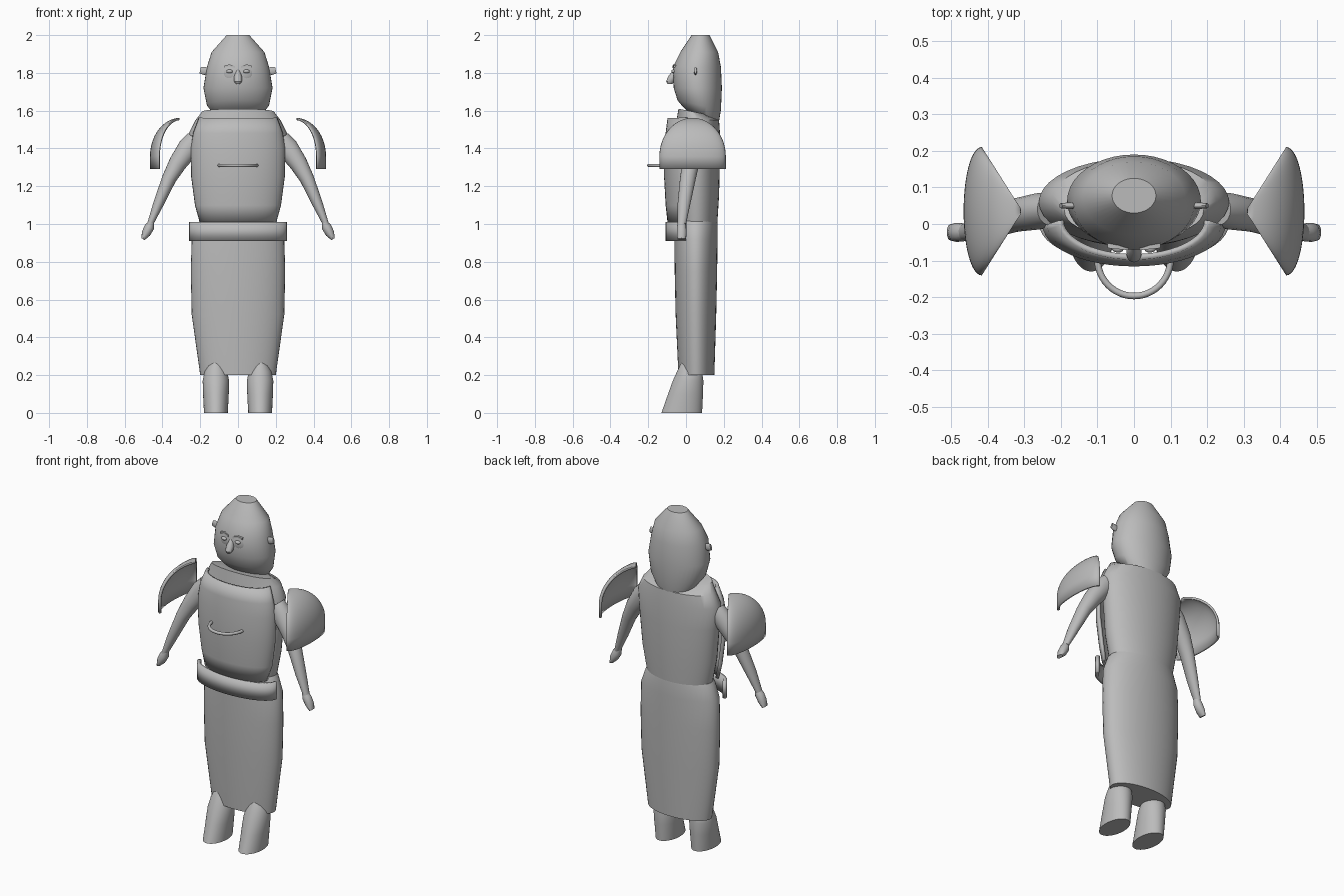
import bpy, bmesh, math
from mathutils import Vector

cube = bpy.data.objects.get("Cube")
if cube:
    bpy.data.objects.remove(cube, do_unlink=True)


def make_material(name, value):
    mat = bpy.data.materials.new(name)
    mat.use_nodes = True
    colour = (value, value, value, 1)
    mat.diffuse_color = colour
    mat.node_tree.nodes["Principled BSDF"].inputs["Base Color"].default_value = colour
    return mat


GREY = make_material("plain grey", 0.5)


def loft(name, rings, closed=True, caps=True, thickness=0, angle=40):
    """Skin a list of point rings; open strips can get a wall thickness."""
    bm = bmesh.new()
    rows = [[bm.verts.new(p) for p in ring] for ring in rings]
    n = len(rows[0])
    for a, b in zip(rows, rows[1:]):
        for i in range(n if closed else n - 1):
            j = (i + 1) % n
            bm.faces.new((a[i], a[j], b[j], b[i]))
    if closed and caps:
        bm.faces.new(rows[0][::-1])
        bm.faces.new(rows[-1])
    bmesh.ops.recalc_face_normals(bm, faces=bm.faces)
    mesh = bpy.data.meshes.new(name)
    bm.to_mesh(mesh)
    bm.free()
    obj = bpy.data.objects.new(name, mesh)
    bpy.context.collection.objects.link(obj)
    mesh.materials.append(GREY)
    if thickness:
        mod = obj.modifiers.new("wall", "SOLIDIFY")
        mod.thickness = thickness
        mod.offset = 0
    finish(obj, angle)
    return obj


def finish(obj, angle=40):
    bpy.ops.object.select_all(action="DESELECT")
    bpy.context.view_layer.objects.active = obj
    obj.select_set(True)
    bpy.ops.object.shade_smooth_by_angle(angle=math.radians(angle))


def level_ring(z, front, back, rx, cx=0, tilt=0, n=40):
    """Horizontal ellipse between a front and a back y, lowered to the back by tilt."""
    cy, ry = (front + back) / 2, (back - front) / 2
    turns = [math.tau * i / n for i in range(n)]
    return [(cx + rx * math.cos(t), cy + ry * math.sin(t), z - tilt * math.sin(t)) for t in turns]


def tube(name, stations, n=20):
    """Limb along a path in the xz direction: (x, y, z, radius across, radius in y)."""
    rings = []
    pts = [Vector(s[:3]) for s in stations]
    for k, s in enumerate(stations):
        d = pts[min(k + 1, len(pts) - 1)] - pts[max(k - 1, 0)]
        across = Vector((d.z, 0, -d.x)).normalized()
        rings.append([pts[k] + across * s[3] * math.cos(math.tau * i / n)
                      + Vector((0, s[4] * math.sin(math.tau * i / n), 0)) for i in range(n)])
    return loft(name, rings)


def front_shell(name, rows, thickness):
    """Curved plate on the front: rows of (z, half width, edge y, front y)."""
    rings = []
    for z, hw, edge, front in rows:
        angles = [math.pi * (i / 24 - 0.5) for i in range(25)]
        rings.append([(hw * math.sin(a), edge + (front - edge) * math.cos(a), z) for a in angles])
    return loft(name, rings, closed=False, thickness=thickness)


def ball(name, centre, size, tilt=0):
    bpy.ops.mesh.primitive_uv_sphere_add(segments=20, ring_count=12, radius=1, location=centre)
    obj = bpy.context.object
    obj.name = name
    obj.scale = size
    obj.rotation_euler = (0, 0, tilt)
    obj.data.materials.append(GREY)
    finish(obj, 60)
    return obj


# Head, with a flat crown and the back reaching lower than the chin
loft("head", [level_ring(*r) for r in (
    (1.565, 0.02, 0.14, 0.08, 0, 0.02), (1.585, -0.02, 0.175, 0.13, 0, 0.04),
    (1.63, -0.045, 0.185, 0.165, 0, 0.025), (1.72, -0.065, 0.19, 0.183),
    (1.83, -0.07, 0.185, 0.165), (1.91, -0.03, 0.17, 0.14), (2.0, 0.03, 0.125, 0.06))])

# Torso and long skirt
loft("torso", [level_ring(*r) for r in (
    (0.99, -0.05, 0.165, 0.2), (1.15, -0.06, 0.175, 0.232), (1.35, -0.06, 0.18, 0.25),
    (1.48, -0.06, 0.18, 0.26), (1.55, -0.05, 0.175, 0.225), (1.595, -0.04, 0.11, 0.19, 0, 0.015))])
loft("skirt", [level_ring(*r) for r in (
    (0.2, -0.04, 0.15, 0.2), (0.52, -0.055, 0.16, 0.245), (0.75, -0.06, 0.165, 0.25),
    (0.92, -0.062, 0.167, 0.245), (1.0, -0.062, 0.167, 0.215), (1.02, -0.05, 0.165, 0.2))])

# Breastplate and belt, open at the back
front_shell("breastplate", (
    (1.01, 0.195, -0.01, -0.09), (1.1, 0.22, 0, -0.1), (1.25, 0.24, 0, -0.108),
    (1.4, 0.243, 0, -0.108), (1.48, 0.23, 0, -0.1), (1.56, 0.2, 0.01, -0.09)), 0.016)
front_shell("belt", ((0.91, 0.25, 0.0, -0.1), (1.01, 0.25, 0.0, -0.1)), 0.018)

# Ring handle on the breastplate
arc = []
for i in range(25):
    a = math.pi * i / 24
    centre = Vector((0.1 * math.cos(a), -0.095 - 0.102 * math.sin(a), 1.31))
    out = Vector((math.cos(a), -math.sin(a), 0))
    arc.append([centre + 0.009 * (out * math.cos(math.tau * j / 10)
                + Vector((0, 0, math.sin(math.tau * j / 10)))) for j in range(10)])
loft("chest_handle", arc)

# Nose
loft("nose", [level_ring(*r, n=16) for r in (
    (1.74, -0.098, -0.075, 0.01), (1.755, -0.105, -0.06, 0.021), (1.78, -0.095, -0.05, 0.021),
    (1.8, -0.08, -0.05, 0.014), (1.815, -0.07, -0.05, 0.008))])

for side, s in (("left", 1), ("right", -1)):
    # Face details
    ball(side + "_eye", (s * 0.045, -0.066, 1.808), (0.017, 0.012, 0.01), s * 0.15)
    ball(side + "_cheek", (s * 0.045, -0.051, 1.8), (0.04, 0.015, 0.045), s * 0.2)
    brow = []
    for x, z in ((0.015, 1.831), (0.045, 1.84), (0.072, 1.834)):
        brow.append([(s * x, -0.063 + dy + x * 0.1, z + dz)
                     for dy, dz in ((-0.01, -0.005), (0.015, -0.005), (0.015, 0.005), (-0.01, 0.005))])
    loft(side + "_eyebrow", brow)
    tube(side + "_ear", ((s * 0.15, 0.05, 1.808, 0.014, 0.007),
                         (s * 0.178, 0.05, 1.81, 0.021, 0.009),
                         (s * 0.2, 0.05, 1.815, 0.018, 0.007)))

    # Arm and hand
    tube(side + "_arm", [(s * x, y, z, r, ry) for x, y, z, r, ry in (
        (0.225, 0.04, 1.45, 0.05, 0.045), (0.26, 0.035, 1.405, 0.058, 0.05),
        (0.32, 0.025, 1.32, 0.048, 0.046), (0.365, 0.01, 1.24, 0.038, 0.042),
        (0.42, -0.01, 1.11, 0.028, 0.034), (0.465, -0.022, 1.0, 0.016, 0.022))])
    tube(side + "_hand", [(s * x, -0.023, z, r, ry) for x, z, r, ry in (
        (0.455, 1.015, 0.012, 0.018), (0.468, 0.985, 0.026, 0.025),
        (0.487, 0.95, 0.024, 0.026), (0.503, 0.92, 0.01, 0.022))], n=12)

    # Shoulder guard: a quarter dome with a straight lower rim
    guard = []
    for k in range(-1, 15):
        a = max(k, 0) / 14 * math.radians(88)
        z = 1.29 if k < 0 else 1.358 + 0.198 * math.sin(a)
        c = math.cos(a)
        guard.append([(s * (0.305 + c * (0.11 + 0.045 * math.cos(p))),
                       0.035 + 0.17 * c * math.sin(p), z)
                      for p in [math.pi * (i / 24 - 0.5) for i in range(25)]])
    loft(side + "_shoulder_guard", guard, closed=False, thickness=0.012)

    # Boot with a slanted front
    loft(side + "_boot", [level_ring(*r, cx=s * 0.117) for r in (
        (0, -0.13, 0.085, 0.063), (0.1, -0.095, 0.09, 0.068), (0.17, -0.07, 0.092, 0.07),
        (0.22, -0.047, 0.085, 0.06), (0.25, -0.033, 0.05, 0.042), (0.27, -0.022, 0.005, 0.015))])
